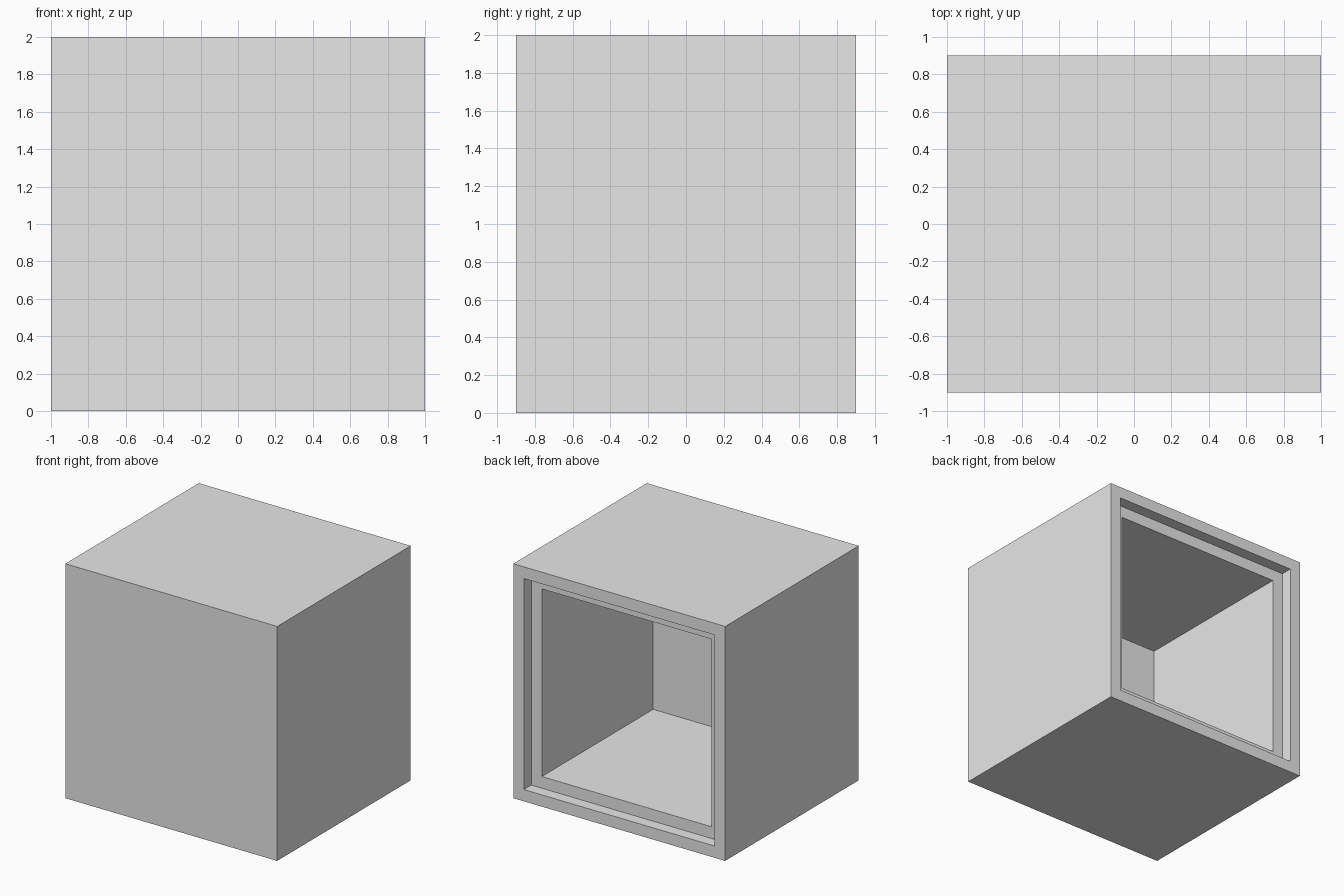
import bpy
import bmesh
from mathutils import Matrix, Vector

cube = bpy.data.objects.get("Cube")
if cube:
    bpy.data.objects.remove(cube, do_unlink=True)

WIDTH, DEPTH, HEIGHT = 2.0, 1.8, 2.0
STEP = 0.1           # rim width, ledge width and rebate depth
CAVITY_DEPTH = 1.5

# Plain grey material
grey = bpy.data.materials.new("plain_grey")
grey.use_nodes = True
colour = (0.8, 0.8, 0.8, 1.0)
grey.diffuse_color = colour
grey.node_tree.nodes["Principled BSDF"].inputs["Base Color"].default_value = colour

# Solid outer box
bm = bmesh.new()
bmesh.ops.create_cube(bm, size=1, matrix=Matrix.Translation((0, 0, HEIGHT / 2))
                      @ Matrix.Diagonal((WIDTH, DEPTH, HEIGHT, 1)))
bm.normal_update()
back = max(bm.faces, key=lambda f: f.normal.y)


def sink(face, border, depth):
    """Inset a face by a border, then push it forward with straight walls."""
    bmesh.ops.inset_region(bm, faces=[face], thickness=border, use_even_offset=True)
    bmesh.ops.inset_region(bm, faces=[face], thickness=0)
    bmesh.ops.translate(bm, verts=face.verts, vec=Vector((0, -depth, 0)))
    bm.normal_update()


# Stepped rebate around the opening, then the deep cavity
sink(back, STEP, STEP)
sink(back, STEP, CAVITY_DEPTH)
bmesh.ops.recalc_face_normals(bm, faces=bm.faces)

mesh = bpy.data.meshes.new("open_box")
bm.to_mesh(mesh)
bm.free()
mesh.materials.append(grey)
box = bpy.data.objects.new("open_box", mesh)
bpy.context.collection.objects.link(box)
